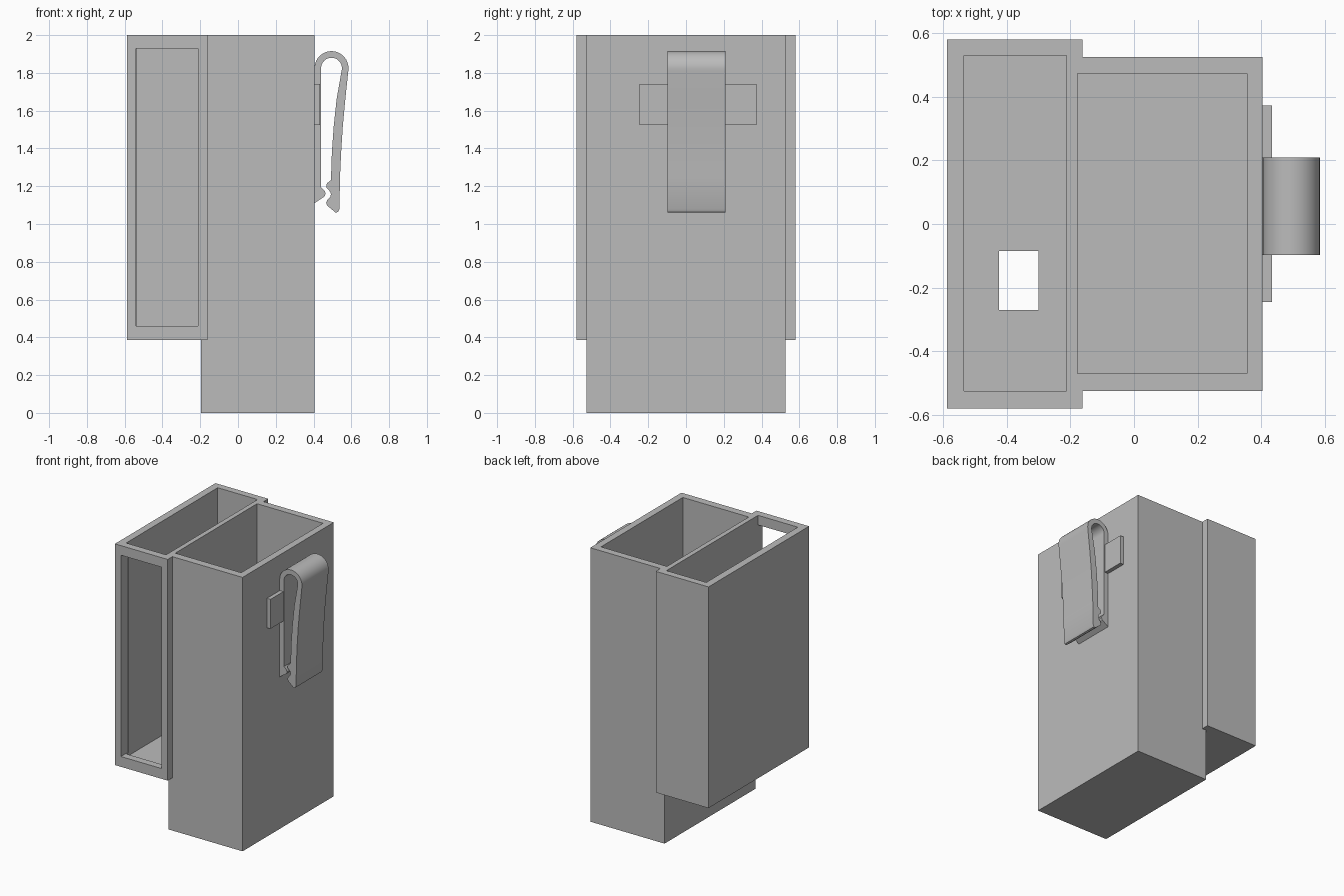
import bpy, bmesh, math

cube = bpy.data.objects.get("Cube")
if cube:
    bpy.data.objects.remove(cube)

grey = bpy.data.materials.new("plain_grey")
grey.use_nodes = True
colour = (0.5, 0.5, 0.5, 1)
grey.diffuse_color = colour
grey.node_tree.nodes["Principled BSDF"].inputs["Base Color"].default_value = colour


def add_object(name, bm):
    bmesh.ops.recalc_face_normals(bm, faces=bm.faces)
    mesh = bpy.data.meshes.new(name)
    bm.to_mesh(mesh)
    bm.free()
    obj = bpy.data.objects.new(name, mesh)
    mesh.materials.append(grey)
    bpy.context.collection.objects.link(obj)
    return obj


def box(name, x, y, z):
    """Box given by its (low, high) range on each axis."""
    bm = bmesh.new()
    bmesh.ops.create_cube(bm, size=1)
    for v in bm.verts:
        v.co = [r[0] if c < 0 else r[1] for c, r in zip(v.co, (x, y, z))]
    return add_object(name, bm)


def combine(target, other, operation):
    mod = target.modifiers.new(other.name, 'BOOLEAN')
    mod.operation = operation
    mod.solver = 'EXACT'
    mod.object = other
    bpy.context.view_layer.objects.active = target
    bpy.ops.object.modifier_apply(modifier=mod.name)
    bpy.data.objects.remove(other)


# Body: deep compartment joined to the shallower, wider one
body = box("holder_body", (-0.195, 0.405), (-0.526, 0.526), (0, 2))
combine(body, box("side_shell", (-0.588, -0.162), (-0.58, 0.58), (0.385, 2)), 'UNION')

# Open cavities, front window and floor slot
cuts = [
    box("deep_cavity", (-0.178, 0.355), (-0.47, 0.474), (0.05, 2.2)),
    box("side_cavity", (-0.535, -0.213), (-0.526, 0.53), (0.437, 2.2)),
    box("front_window", (-0.54, -0.213), (-0.7, -0.5), (0.46, 1.93)),
    box("floor_slot", (-0.425, -0.3), (-0.27, -0.085), (0.2, 0.6)),
]
for cut in cuts:
    combine(body, cut, 'DIFFERENCE')

# Mounting plate behind the clip
box("clip_plate", (0.4, 0.434), (-0.245, 0.373), (1.525, 1.74))


# Spring clip: hooked strip profile in x and z, extruded along y
def arc(radius, start, end, steps=20):
    angles = [math.radians(start + (end - start) * i / steps) for i in range(steps + 1)]
    return [(0.495 + radius * math.cos(a), 1.825 + radius * math.sin(a)) for a in angles]


profile = [(0.405, 1.11)] + arc(0.09, 180, -8)
profile += [(0.568, 1.66), (0.555, 1.52), (0.546, 1.38), (0.54, 1.25),
            (0.537, 1.08), (0.53, 1.064), (0.517, 1.06)]
profile += [(0.472, 1.098), (0.467, 1.112), (0.472, 1.126), (0.488, 1.142), (0.492, 1.158),
            (0.487, 1.172), (0.47, 1.19), (0.467, 1.204), (0.472, 1.216), (0.492, 1.232)]
profile += [(0.497, 1.38), (0.507, 1.52), (0.522, 1.66)]
profile += arc(0.055, -8, 180)
profile += [(0.44, 1.195), (0.46, 1.174), (0.464, 1.16), (0.458, 1.146)]

bm = bmesh.new()
face = bm.faces.new([bm.verts.new((x, -0.097, z)) for x, z in profile])
strip = bmesh.ops.extrude_face_region(bm, geom=[face])
bmesh.ops.translate(bm, vec=(0, 0.307, 0),
                    verts=[g for g in strip["geom"] if isinstance(g, bmesh.types.BMVert)])
clip = add_object("spring_clip", bm)
bpy.ops.object.select_all(action='DESELECT')
clip.select_set(True)
bpy.context.view_layer.objects.active = clip
bpy.ops.object.shade_smooth_by_angle(angle=math.radians(30))
